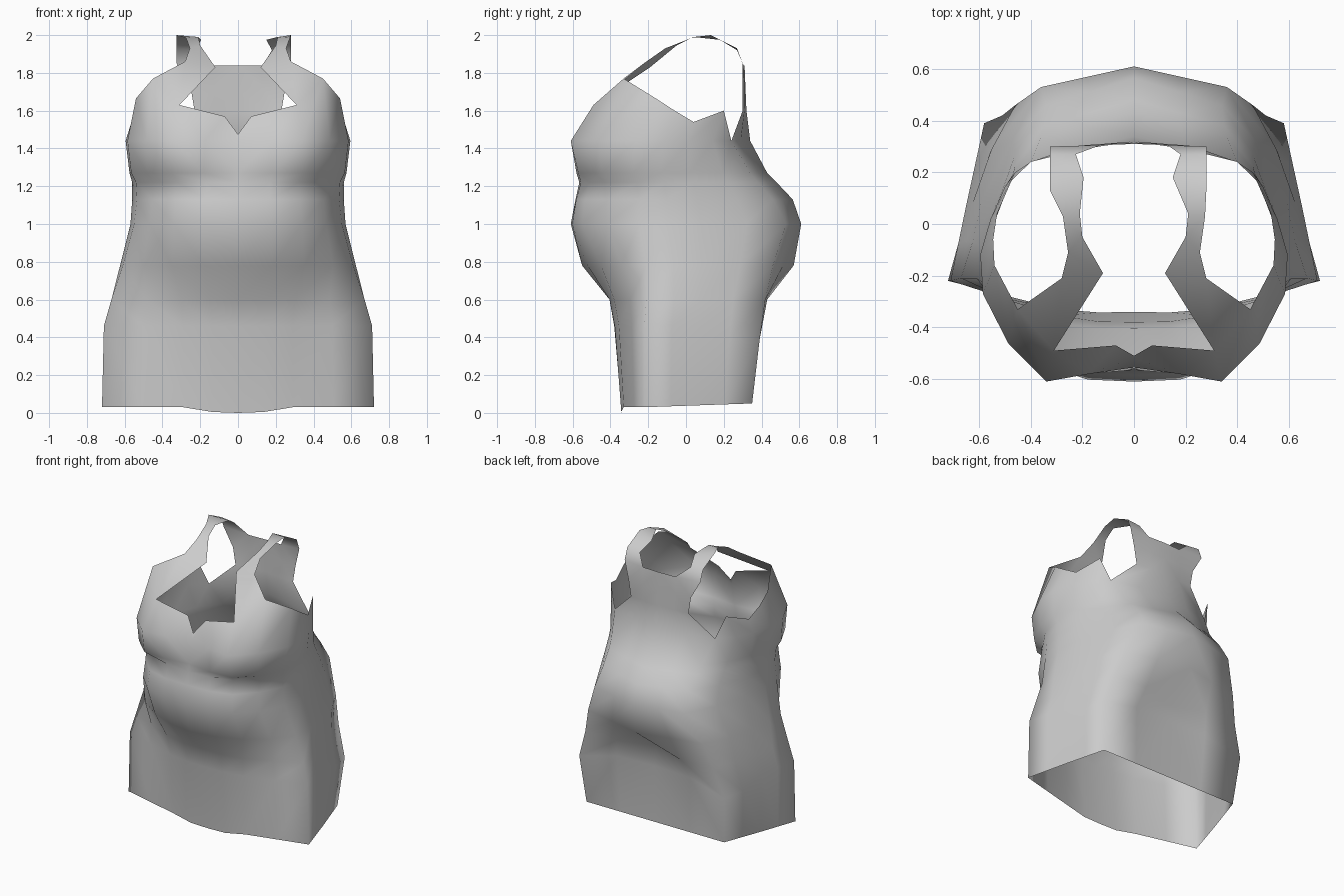
import bpy, bmesh
from mathutils import Vector

if "Cube" in bpy.data.objects:
    bpy.data.objects.remove(bpy.data.objects["Cube"])

fabric = bpy.data.materials.new("grey_fabric")
fabric.diffuse_color = (0.6, 0.6, 0.6, 1)
fabric.use_nodes = True
fabric.node_tree.nodes["Principled BSDF"].inputs["Base Color"].default_value = fabric.diffuse_color

# Half outlines from front centre to back centre:
# height, front y, bust/thigh (x, y), front side (x, y), side (x, y), back corner (x, y), back y
RINGS = [
    (0.00, -.34, (.29, -.33), (.72, -.22), (.64, .06), (.55, .35), .35),
    (0.46, -.38, (.29, -.355), (.71, -.22), (.65, .07), (.58, .39), .36),
    (0.60, -.405, (.30, -.38), (.67, -.21), (.625, .08), (.51, .42), .34),
    (0.78, -.55, (.35, -.45), (.61, -.21), (.59, .09), (.46, .46), .57),
    (1.00, -.61, (.34, -.55), (.55, -.25), (.54, .08), (.36, .53), .61),
    (1.13, -.585, (.33, -.535), (.535, -.25), (.535, .06), (.34, .46), .565),
    (1.22, -.565, (.32, -.51), (.54, -.26), (.53, .04), (.35, .38), .48),
    (1.27, -.555, (.35, -.57), (.565, -.28), (.535, .02), (.36, .34), .43),
    (1.44, -.52, (.34, -.61), (.585, -.27), (.555, .02), (.40, .24), .34),
]
HEM_LIFT = (0, .005, .03, .03, .03, .035, .04, .045, .05, .05, .05)


def half_ring(z, front, a, p, q, r, back):
    """Control points with a midpoint between each pair: straight skirt, rounded torso."""
    pts = [Vector(v) for v in ((0, front), a, p, q, r, (0, back))]
    ext = [Vector((-a[0], a[1]))] + pts + [Vector((-r[0], r[1]))]
    out = []
    for i in range(5):
        p0, p1, p2, p3 = ext[i:i + 4]
        k = 0 if i == 4 or (z < 0.7 and i > 0) else 0.0625
        out += [p1, (p1 + p2) * (.5 + k) - (p0 + p3) * k]
    out.append(pts[-1])
    if z == 0.60:
        out[9].y += .05                 # seat bulges either side of the cleft
    ring = []
    for i, v in enumerate(out):
        lift = HEM_LIFT[i] if z == 0 else (-.07 if z == 0.46 and i in (7, 8) else 0)
        ring.append((v.x, v.y, z + lift))
    return ring


bm = bmesh.new()


def row(points):
    return [bm.verts.new(p) for p in points]


def bridge(lower, upper):
    """Fill between two rows, skipping repeated corners."""
    for i in range(len(lower) - 1):
        loop = list(dict.fromkeys((lower[i], lower[i + 1], upper[i + 1], upper[i])))
        if len(loop) > 2:
            bm.faces.new(loop)


# Skirt, waist and bust
rows = [row(half_ring(*r)) for r in RINGS]
for lo, hi in zip(rows, rows[1:]):
    bridge(lo, hi)
top = rows[-1]

# Front neckline and armhole edge
front = row([(0, -.51, 1.475), (.07, -.47, 1.57), (.31, -.49, 1.63), (.45, -.33, 1.77),
             (.54, -.16, 1.665), (.545, -.06, 1.60), (.53, .04, 1.54), (.46, .20, 1.60)])
bridge(top[:9], front + [top[8]])

# Back panel up to the back neckline
back = top[8:]
for line in ([(.23, .30, 1.60), (.12, .31, 1.60), (0, .32, 1.60)],
             [(.25, .30, 1.72), (.13, .31, 1.72), (0, .315, 1.72)],
             [(.28, .30, 1.85), (.13, .305, 1.84), (0, .31, 1.84)]):
    nxt = row(line)
    bridge(back, nxt)
    back = nxt

# Shoulder strap, from the front neckline over to the back panel
strap = [front[2:4]]
for inner, outer in (((.12, -.19, 1.83), (.28, -.21, 1.86)),
                     ((.20, -.05, 1.945), (.255, -.11, 1.93)),
                     ((.21, .04, 1.99), (.275, .03, 1.985)),
                     ((.15, .18, 1.975), (.28, .13, 2.0)),
                     ((.18, .27, 1.92), (.28, .27, 1.93))):
    strap.append(row([inner, outer]))
strap.append([back[1], back[0]])
for lo, hi in zip(strap, strap[1:]):
    bridge(lo, hi)

# Mirror the half and weld the centre seam
geom = bm.verts[:] + bm.edges[:] + bm.faces[:]
bmesh.ops.mirror(bm, geom=geom, axis='X', merge_dist=0.0005)
bmesh.ops.remove_doubles(bm, verts=bm.verts, dist=0.0005)
# One strap sits slightly further out at the back
for v in bm.verts:
    if v.co.x < -.14 and v.co.y > .1 and v.co.z > 1.8:
        v.co.x -= .045
bmesh.ops.recalc_face_normals(bm, faces=bm.faces)
if sum(f.normal.dot(f.calc_center_median() - Vector((0, 0, f.calc_center_median().z)))
       for f in bm.faces) < 0:
    bmesh.ops.reverse_faces(bm, faces=bm.faces)
for f in bm.faces:
    f.smooth = True

mesh = bpy.data.meshes.new("strap_dress")
bm.to_mesh(mesh)
bm.free()
mesh.materials.append(fabric)
dress = bpy.data.objects.new("strap_dress", mesh)
bpy.context.collection.objects.link(dress)
